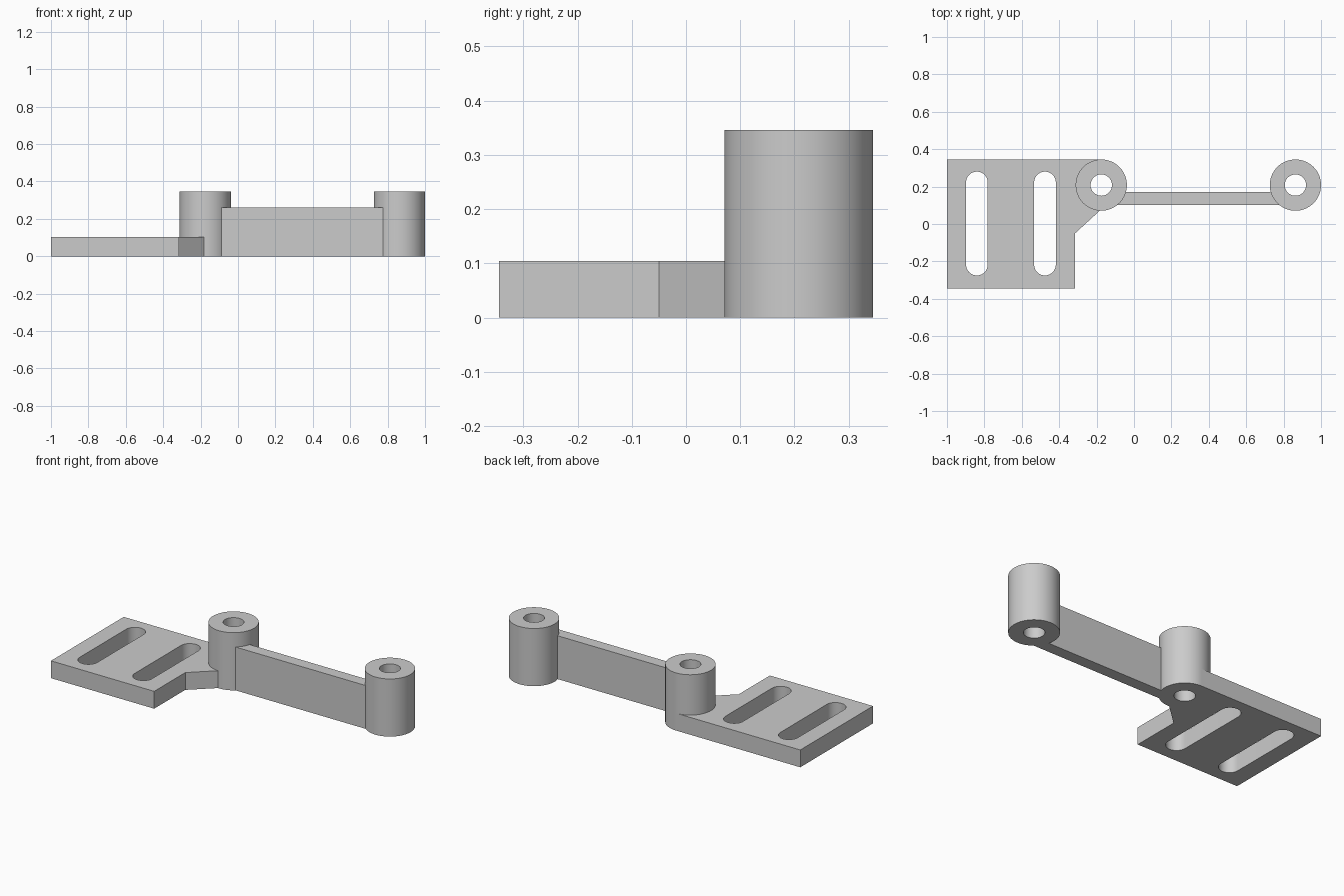
import bpy, bmesh
from math import sin, cos, pi, radians

if "Cube" in bpy.data.objects:
    bpy.data.objects.remove(bpy.data.objects["Cube"], do_unlink=True)

grey = bpy.data.materials.new("plain grey")
grey.use_nodes = True
colour = (0.6, 0.6, 0.6, 1)
grey.diffuse_color = colour
grey.node_tree.nodes["Principled BSDF"].inputs["Base Color"].default_value = colour


def arc(x, y, radius, start, end, steps):
    """Points along an arc, both ends included; angles in degrees."""
    angles = [radians(start + (end - start) * i / steps) for i in range(steps + 1)]
    return [(x + radius * cos(a), y + radius * sin(a)) for a in angles]


def circle(x, y, radius, sides=64):
    return arc(x, y, radius, 0, 360, sides)[:-1]


def slot(x, low, high, radius):
    return arc(x, high - radius, radius, 0, 180, 24) + arc(x, low + radius, radius, 180, 360, 24)


def extrude_outline(name, loops, height):
    """Fill an outline with its holes and extrude it up from the ground."""
    bm = bmesh.new()
    edges = []
    for loop in loops:
        verts = [bm.verts.new((x, y, 0)) for x, y in loop]
        edges += [bm.edges.new((v, verts[i - 1])) for i, v in enumerate(verts)]
    bmesh.ops.triangle_fill(bm, edges=edges, use_beauty=True, normal=(0, 0, 1))
    extruded = bmesh.ops.extrude_face_region(bm, geom=bm.faces[:], use_keep_orig=True)
    top = [g for g in extruded["geom"] if isinstance(g, bmesh.types.BMVert)]
    bmesh.ops.translate(bm, verts=top, vec=(0, 0, height))
    bmesh.ops.recalc_face_normals(bm, faces=bm.faces[:])
    mesh = bpy.data.meshes.new(name)
    bm.to_mesh(mesh)
    bm.free()
    mesh.materials.append(grey)
    obj = bpy.data.objects.new(name, mesh)
    bpy.context.collection.objects.link(obj)
    bpy.ops.object.select_all(action="DESELECT")
    obj.select_set(True)
    bpy.context.view_layer.objects.active = obj
    bpy.ops.object.shade_smooth_by_angle(angle=radians(30))
    return obj


INNER_X, OUTER_X, BOSS_Y = -0.175, 0.863, 0.208
BOSS_R, HOLE_R = 0.137, 0.057

# Slotted mounting plate, its neck ending inside the wall of the inner boss
outline = [(-1, 0.345), (-1, -0.345), (-0.315, -0.345), (-0.315, -0.05),
           (-0.182, 0.072)]
outline += arc(INNER_X, BOSS_Y, 0.1, 270, 90, 24)
outline += [(INNER_X, 0.345)]
extrude_outline("mounting_plate",
                [outline] + [slot(x, -0.275, 0.28, 0.058) for x in (-0.84, -0.476)],
                0.104)

# Hollow bosses at both ends of the arm
for name, x in (("inner_boss", INNER_X), ("outer_boss", OUTER_X)):
    extrude_outline(name, [circle(x, BOSS_Y, BOSS_R), circle(x, BOSS_Y, HOLE_R)], 0.346)

# Connecting arm
extrude_outline("connecting_arm",
                [[(-0.09, 0.102), (0.776, 0.102), (0.776, 0.172), (-0.09, 0.172)]],
                0.26)
